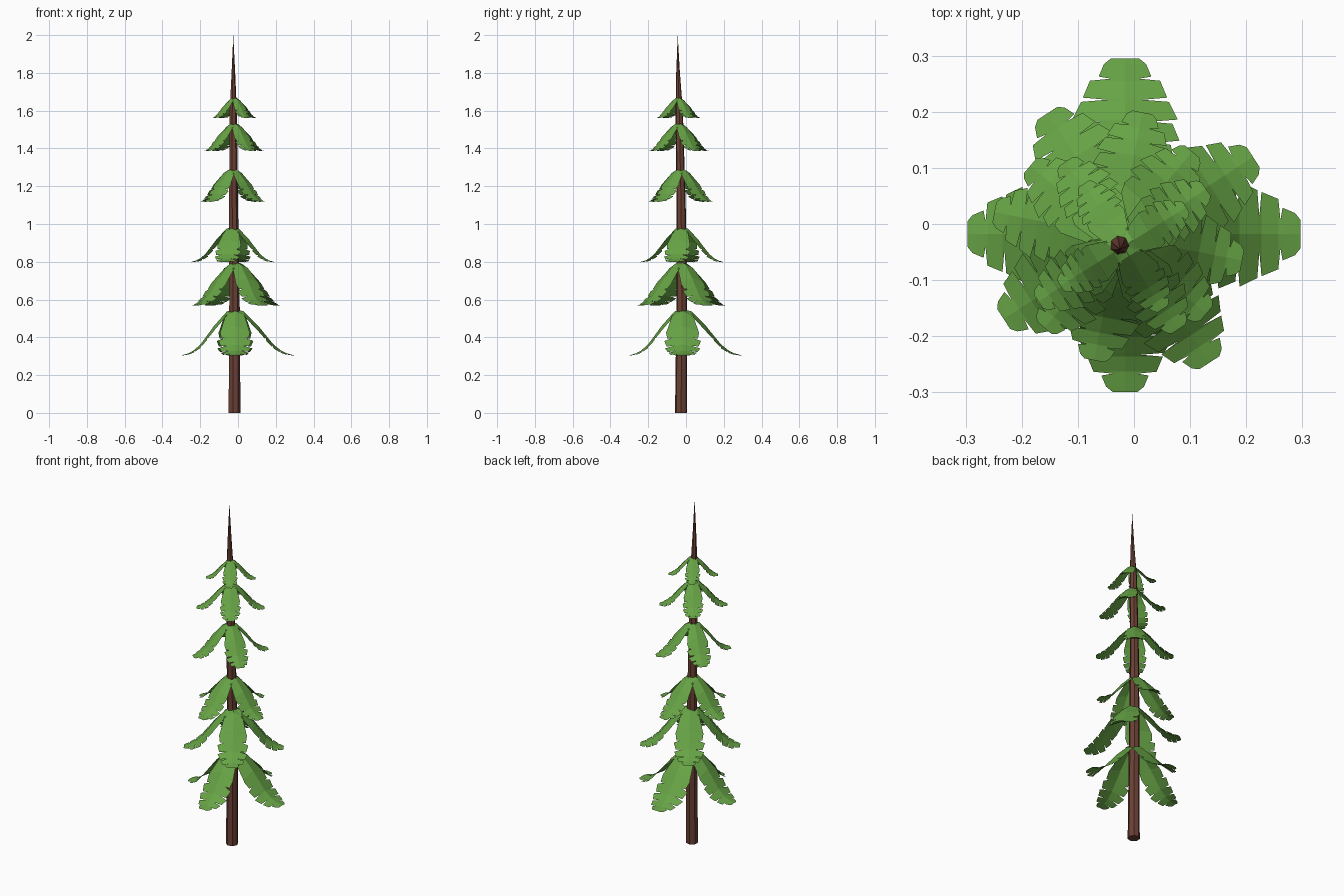
import bpy
import bmesh
from math import radians, sin, cos, tau
from mathutils import Vector

cube = bpy.data.objects.get("Cube")
if cube:
    bpy.data.objects.remove(cube, do_unlink=True)


def make_material(name, rgb):
    mat = bpy.data.materials.new(name)
    mat.use_nodes = True
    color = (*rgb, 1.0)
    mat.diffuse_color = color
    mat.node_tree.nodes["Principled BSDF"].inputs["Base Color"].default_value = color
    return mat


bark = make_material("bark brown", (0.15, 0.053, 0.036))
needle = make_material("needle green", (0.135, 0.37, 0.06))


def add_object(name, bm, mat):
    mesh = bpy.data.meshes.new(name)
    bm.to_mesh(mesh)
    bm.free()
    mesh.materials.append(mat)
    obj = bpy.data.objects.new(name, mesh)
    bpy.context.collection.objects.link(obj)
    return obj


# Trunk: slightly leaning rings (x, y, z, radius) ending in a spike
def build_trunk(sides=7):
    rings = [(-0.02, -0.026, 0, 0.033), (-0.02, -0.022, 0.6, 0.029),
             (-0.025, -0.026, 1.1, 0.025), (-0.026, -0.036, 1.6, 0.02),
             (-0.025, -0.042, 1.8, 0.01)]
    bm = bmesh.new()
    loops = []
    for x, y, z, r in rings:
        loops.append([bm.verts.new((x + r * cos(tau * i / sides),
                                    y + r * sin(tau * i / sides), z))
                      for i in range(sides)])
    bm.faces.new(loops[0][::-1])
    for low, high in zip(loops, loops[1:]):
        for i in range(sides):
            j = (i + 1) % sides
            bm.faces.new((low[i], low[j], high[j], high[i]))
    tip = bm.verts.new((-0.025, -0.044, 2))
    for i in range(sides):
        bm.faces.new((loops[-1][i], loops[-1][(i + 1) % sides], tip))
    add_object("trunk", bm, bark)


# Frond outline: plain inner part, then leaflets cut apart by deep notches,
# each widest at its inner end (start, notch, inner and outer half width)
def frond_outline():
    rows = [(0.0, 0.06), (0.15, 0.18)]
    leaflets = [(0.4, 0.27, 0.28, 0.26), (0.52, 0.18, 0.31, 0.27),
                (0.64, 0.14, 0.30, 0.25), (0.765, 0.1, 0.24, 0.2),
                (0.885, 0.08, 0.15, 0.12)]
    ends = [leaf[0] for leaf in leaflets[1:]] + [0.98]
    for (start, notch, inner, outer), end in zip(leaflets, ends):
        rows += [(start, notch), (start + 0.012, inner), (end - 0.012, outer)]
    rows.append((1.0, 0.08))
    return rows


PROFILE = [(0, 1), (0.15, 0.95), (0.32, 0.78), (0.42, 0.6),
           (0.65, 0.25), (0.82, 0.08), (1, 0.02)]


# Height of the midrib, from 1 at the trunk down to 0 at the tip
def sag(t):
    for (t0, h0), (t1, h1) in zip(PROFILE, PROFILE[1:]):
        if t <= t1:
            return h0 + (h1 - h0) * (t - t0) / (t1 - t0)
    return PROFILE[-1][1]


OUTLINE = frond_outline()


def add_frond(bm, center, angle, reach, top, bottom):
    out = Vector((cos(angle), sin(angle), 0))
    side = Vector((-out.y, out.x, 0))
    rows = []
    for t, width in OUTLINE:
        mid = center + out * reach * t
        mid.z = bottom + (top - bottom) * sag(t)
        half = width * reach
        droop = Vector((0, 0, -half * (0.5 - 0.42 * t)))
        rows.append([bm.verts.new(p) for p in
                     (mid - side * half + droop, mid, mid + side * half + droop)])
    for a, b in zip(rows, rows[1:]):
        for i in (0, 1):
            bm.faces.new((a[i], b[i], b[i + 1], a[i + 1]))


# Branch tiers: name, top, bottom, reach, turn in degrees, centre, tip shift
TIERS = [
    ("lowest_branches", 0.55, 0.30, 0.297, 0, (-0.016, -0.018), 0.016),
    ("lower_branches", 0.80, 0.565, 0.265, 33, (-0.01, -0.025), 0),
    ("lower_middle_branches", 0.985, 0.795, 0.225, -11, (-0.028, -0.022), 0),
    ("upper_middle_branches", 1.295, 1.115, 0.205, 50, (-0.028, -0.028), 0),
    ("upper_branches", 1.535, 1.385, 0.18, 34, (-0.021, -0.038), 0),
    ("top_branches", 1.67, 1.56, 0.132, 32, (-0.019, -0.04), 0),
]


def build_tier(name, top, bottom, reach, turn, center, shift):
    bm = bmesh.new()
    for i in range(4):
        angle = radians(turn + 90 * i)
        length = reach + shift * (cos(angle) + sin(angle))
        add_frond(bm, Vector((*center, 0)), angle, length, top, bottom)
    add_object(name, bm, needle)


build_trunk()
for tier in TIERS:
    build_tier(*tier)
